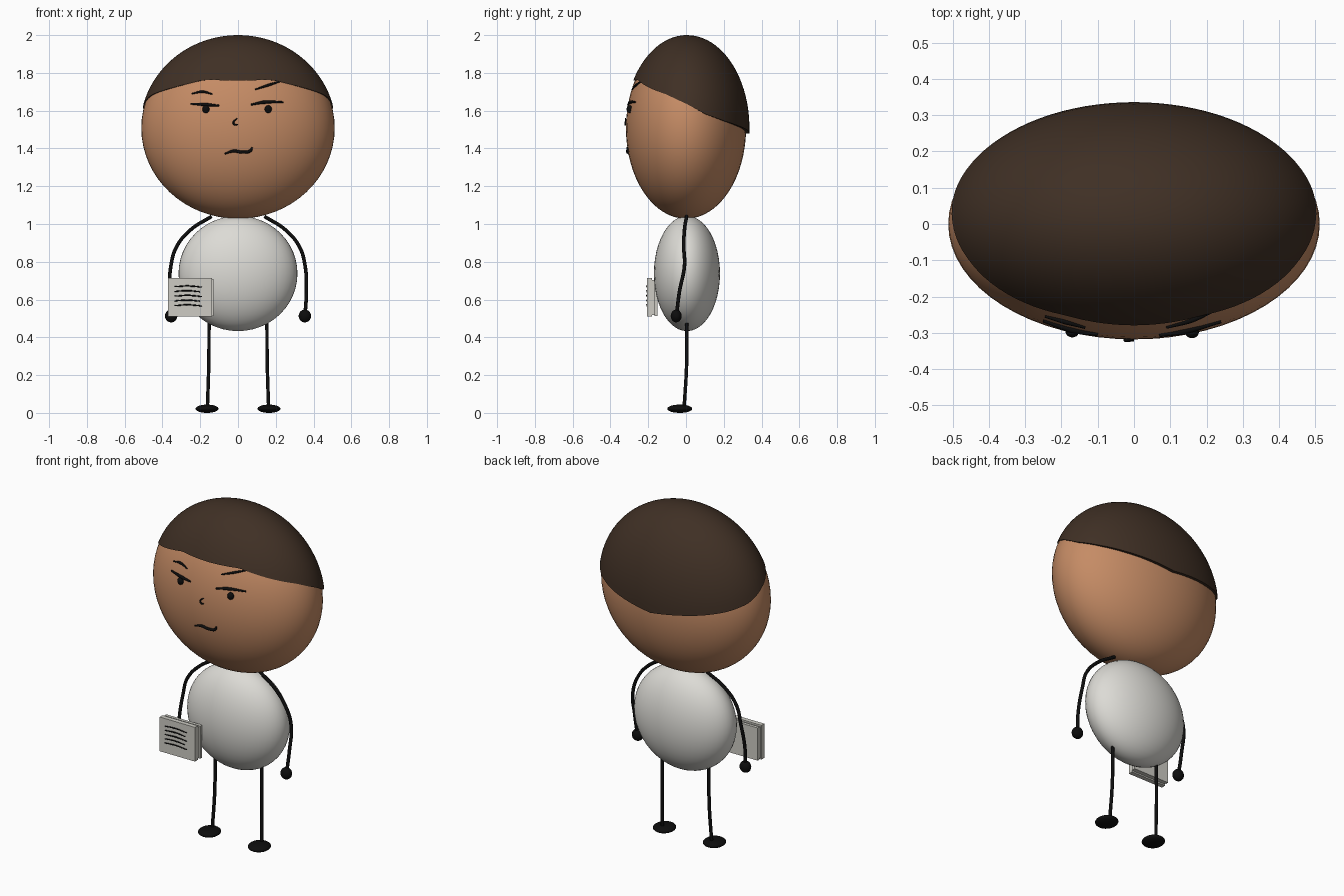
import bpy, bmesh, math
from mathutils import Vector

if "Cube" in bpy.data.objects:
    bpy.data.objects.remove(bpy.data.objects["Cube"], do_unlink=True)


def material(name, rgb):
    m = bpy.data.materials.new(name)
    m.use_nodes = True
    m.diffuse_color = (*rgb, 1)
    bsdf = next(n for n in m.node_tree.nodes if n.type == 'BSDF_PRINCIPLED')
    bsdf.inputs["Base Color"].default_value = (*rgb, 1)
    bsdf.inputs["Roughness"].default_value = 0.7
    return m


SKIN = material("warm skin", (0.56, 0.26, 0.13))
HAIR = material("dark brown hair", (0.05, 0.029, 0.018))
WHITE = material("off white", (0.72, 0.71, 0.67))
PAPER = material("pale grey paper", (0.61, 0.60, 0.55))
BLACK = material("black", (0.004, 0.004, 0.004))


def add_object(name, bm, mat, smooth=True):
    bmesh.ops.recalc_face_normals(bm, faces=bm.faces)
    mesh = bpy.data.meshes.new(name)
    bm.to_mesh(mesh)
    bm.free()
    mesh.materials.append(mat)
    for p in mesh.polygons:
        p.use_smooth = smooth
    ob = bpy.data.objects.new(name, mesh)
    bpy.context.collection.objects.link(ob)
    return ob


def ellipsoid(name, centre, radii, mat, segments=48):
    bm = bmesh.new()
    bmesh.ops.create_uvsphere(bm, u_segments=segments, v_segments=segments // 2, radius=1)
    for v in bm.verts:
        v.co = Vector(c + r * k for c, r, k in zip(centre, radii, v.co))
    return add_object(name, bm, mat)


def box(name, lo, hi, mat):
    bm = bmesh.new()
    bmesh.ops.create_cube(bm, size=1)
    for v in bm.verts:
        v.co = Vector(a + (b - a) * (k + 0.5) for a, b, k in zip(lo, hi, v.co))
    return add_object(name, bm, mat, False)


def stroke(name, points, thickness, tips=1.0):
    """Round line through the points, optionally thinner at its ends."""
    curve = bpy.data.curves.new(name, 'CURVE')
    curve.dimensions = '3D'
    curve.bevel_depth = thickness
    curve.bevel_resolution = 2
    curve.use_fill_caps = True
    curve.resolution_u = 8
    spline = curve.splines.new('BEZIER')
    spline.bezier_points.add(len(points) - 1)
    for i, (bp, p) in enumerate(zip(spline.bezier_points, points)):
        bp.co = p
        bp.handle_left_type = bp.handle_right_type = 'AUTO'
        bp.radius = tips if i in (0, len(points) - 1) else 1
    curve.materials.append(BLACK)
    ob = bpy.data.objects.new(name, curve)
    bpy.context.collection.objects.link(ob)
    bpy.ops.object.select_all(action='DESELECT')
    ob.select_set(True)
    bpy.context.view_layer.objects.active = ob
    bpy.ops.object.convert(target='MESH')
    return ob


# Head and body
HEAD_Z, HEAD = 1.508, (0.512, 0.318, 0.48)
ellipsoid("head", (0, 0, HEAD_Z), HEAD, SKIN, 64)
ellipsoid("body", (0, 0.005, 0.738), (0.315, 0.175, 0.305), WHITE)

# Hair cap: hairline height by degrees round from the front
HAIRLINE = [(0, 1.76), (25, 1.762), (46, 1.725), (70, 1.685), (90, 1.635),
            (108, 1.58), (127, 1.545), (145, 1.52), (180, 1.48)]


def hairline(angle):
    for (a, za), (b, zb) in zip(HAIRLINE, HAIRLINE[1:]):
        if angle <= b:
            return za + (zb - za) * (angle - a) / (b - a)
    return HAIRLINE[-1][1]


def hair_cap(columns=96, rows=20):
    bm = bmesh.new()
    rx, ry, rz = 0.518, 0.331, 0.492
    rings = []
    for row in range(-1, rows):
        ring = []
        for c in range(columns):
            deg = 360 * c / columns
            a = math.radians(deg)
            low = math.asin((hairline(min(deg, 360 - deg)) - HEAD_Z) / rz)
            u = low + (math.pi / 2 - low) * max(row, 0) / rows
            k = math.cos(u) * (0.94 if row < 0 else 1)   # first ring is the inner rim
            ring.append(bm.verts.new((rx * k * math.sin(a), 0.005 - ry * k * math.cos(a),
                                      HEAD_Z + rz * math.sin(u))))
        rings.append(ring)
    top = bm.verts.new((0, 0.005, HEAD_Z + rz))
    for c in range(columns):
        d = (c + 1) % columns
        for lower, upper in zip(rings, rings[1:]):
            bm.faces.new((lower[c], lower[d], upper[d], upper[c]))
        bm.faces.new((rings[-1][c], rings[-1][d], top))
    ob = add_object("hair", bm, HAIR)
    bpy.ops.object.select_all(action='DESELECT')
    ob.select_set(True)
    bpy.context.view_layer.objects.active = ob
    bpy.ops.object.shade_smooth_by_angle(angle=math.radians(50))


hair_cap()


# Face, drawn as strokes resting on the front of the head
def on_face(x, z):
    d = 1 - (x / HEAD[0]) ** 2 - ((z - HEAD_Z) / HEAD[2]) ** 2
    return Vector((x, -HEAD[1] * math.sqrt(d) - 0.003, z))


FACE = {
    "right_eyelid": ([(-0.25, 1.637), (-0.17, 1.632), (-0.10, 1.627)], 0.009),
    "left_eyelid": ([(0.07, 1.632), (0.14, 1.645), (0.24, 1.645)], 0.009),
    "right_eyebrow": ([(-0.245, 1.69), (-0.19, 1.70), (-0.135, 1.688)], 0.007),
    "left_eyebrow": ([(0.09, 1.712), (0.16, 1.735), (0.23, 1.757)], 0.007),
    "nose": ([(-0.003, 1.56), (-0.024, 1.537), (-0.018, 1.526), (0, 1.528)], 0.005),
    "mouth": ([(-0.07, 1.372), (-0.025, 1.386), (0.03, 1.38), (0.065, 1.388),
               (0.075, 1.406)], 0.008),
}
for name, (pts, thickness) in FACE.items():
    stroke(name, [on_face(*p) for p in pts], thickness, 0.5)
for name, x in (("right_eye", -0.17), ("left_eye", 0.16)):
    ellipsoid(name, on_face(x, 1.608), (0.019, 0.017, 0.021), BLACK, 20)

# Limbs, one set per side
ARM = [(0.14, 0.003, 1.04), (0.25, -0.008, 0.97), (0.325, -0.012, 0.88),
       (0.355, -0.008, 0.78), (0.362, -0.035, 0.64), (0.355, -0.05, 0.52)]
LEG = [(0.153, 0.004, 0.48), (0.155, 0.003, 0.25), (0.162, -0.01, 0.03)]
for side, s in (("left", 1), ("right", -1)):
    stroke(side + "_arm", [(s * x, y, z) for x, y, z in ARM], 0.0095)
    stroke(side + "_leg", [(s * x, y, z) for x, y, z in LEG], 0.0095)
    ellipsoid(side + "_hand", (s * 0.354, -0.052, 0.513), (0.033, 0.029, 0.034), BLACK, 24)
    ellipsoid(side + "_foot", (s * 0.164, -0.033, 0.022), (0.061, 0.066, 0.022), BLACK, 32)

# Notebook: two covers around a recessed page block, with written lines in front
box("notebook_front", (-0.37, -0.207, 0.51), (-0.138, -0.18, 0.713), PAPER)
box("notebook_pages", (-0.362, -0.18, 0.518), (-0.138, -0.168, 0.703), PAPER)
box("notebook_back", (-0.366, -0.168, 0.514), (-0.13, -0.15, 0.708), PAPER)
for i in range(5):
    z = 0.668 - 0.025 * i
    stroke(f"written_line_{i + 1}", [(-0.335, -0.207, z), (-0.265, -0.207, z + 0.004),
                                     (-0.19 - 0.012 * (i % 2), -0.207, z - 0.002)], 0.004, 0.7)
